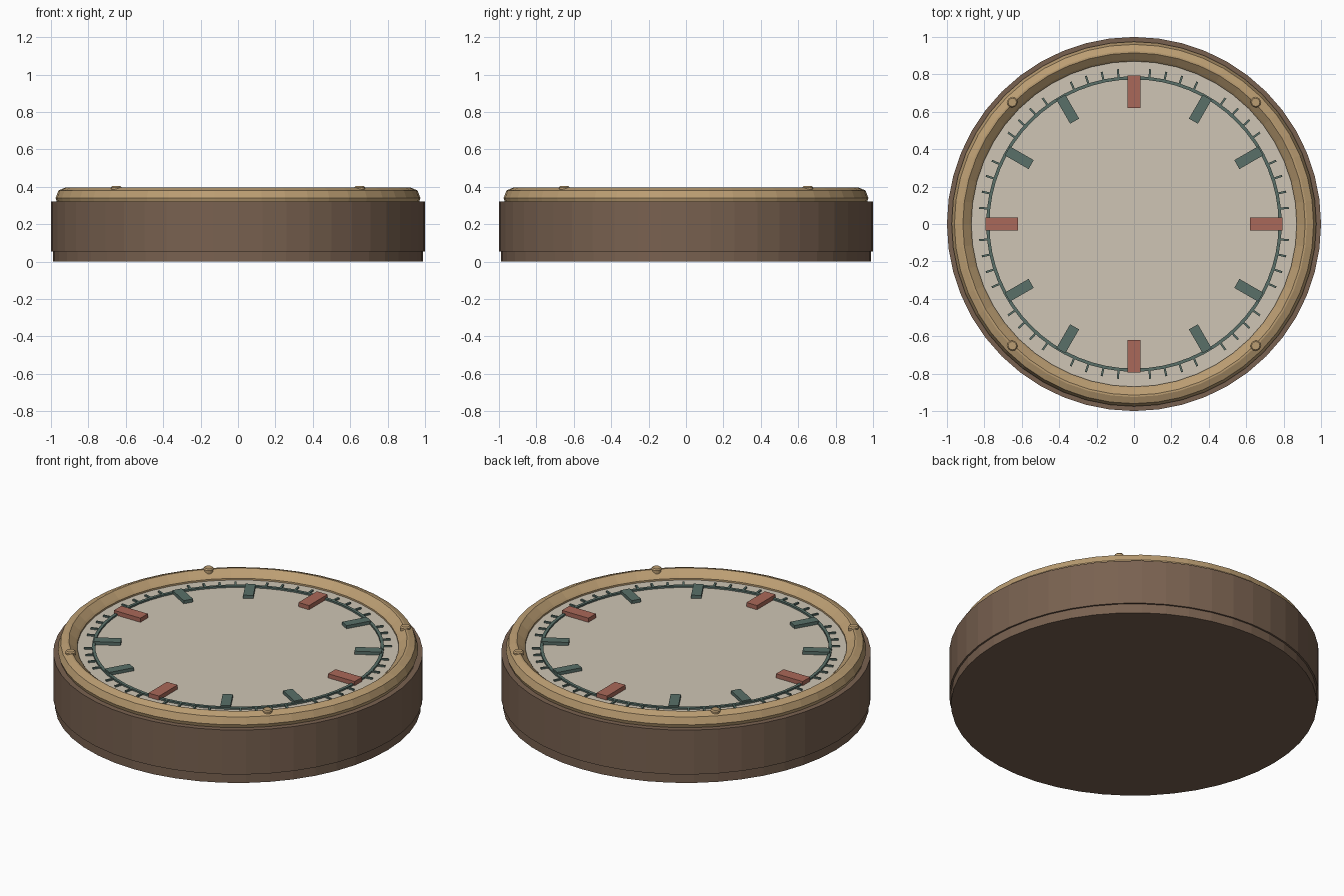
import bpy, bmesh
from math import sin, cos, pi, radians
from mathutils import Matrix

if "Cube" in bpy.data.objects:
    bpy.data.objects.remove(bpy.data.objects["Cube"])

SIDES = 48


def material(name, rgb):
    m = bpy.data.materials.new(name)
    m.diffuse_color = (*rgb, 1)
    m.use_nodes = True
    m.node_tree.nodes["Principled BSDF"].inputs["Base Color"].default_value = m.diffuse_color
    return m


BROWN = material("brown_wood", (0.19, 0.12, 0.08))
BRASS = material("brass", (0.50, 0.34, 0.17))
CREAM = material("cream", (0.62, 0.56, 0.46))
GREEN = material("dark_green", (0.10, 0.16, 0.14))
RED = material("red", (0.40, 0.14, 0.10))


def finish(bm, name, mat):
    bmesh.ops.recalc_face_normals(bm, faces=bm.faces)
    mesh = bpy.data.meshes.new(name)
    bm.to_mesh(mesh)
    bm.free()
    mesh.materials.append(mat)
    ob = bpy.data.objects.new(name, mesh)
    bpy.context.collection.objects.link(ob)
    return ob


def lathe(name, profile, mat, closed=False, sides=SIDES):
    """Revolve (radius, z) points; open profiles get capped ends."""
    bm = bmesh.new()
    rings = [[bm.verts.new((r * cos(2 * pi * i / sides), r * sin(2 * pi * i / sides), z))
              for i in range(sides)] for r, z in profile]
    pairs = list(zip(rings, rings[1:]))
    if closed:
        pairs.append((rings[-1], rings[0]))
    else:
        bm.faces.new(rings[0])
        bm.faces.new(rings[-1])
    for a, b in pairs:
        for i in range(sides):
            j = (i + 1) % sides
            bm.faces.new((a[i], a[j], b[j], b[i]))
    return finish(bm, name, mat)


def radial_bars(name, angles, r0, r1, width, z0, z1, mat):
    """Boxes pointing outwards at the given angles in degrees."""
    bm = bmesh.new()
    for a in angles:
        m = (Matrix.Rotation(radians(a), 4, 'Z')
             @ Matrix.Translation(((r0 + r1) / 2, 0, (z0 + z1) / 2))
             @ Matrix.Diagonal((r1 - r0, width, z1 - z0, 1)))
        bmesh.ops.create_cube(bm, size=1, matrix=m)
    return finish(bm, name, mat)


# Case: slightly narrower foot below the main drum
lathe("foot", [(0.99, 0), (0.99, 0.06)], BROWN)
lathe("case_body", [(1.0, 0.055), (1.0, 0.32)], BROWN)

# Bezel ring with bevelled outer edge and sloping inner lip
lathe("bezel", [(0.87, 0.31), (0.965, 0.31), (0.975, 0.34), (0.96, 0.38), (0.925, 0.395),
                (0.915, 0.395), (0.88, 0.365), (0.87, 0.355)], BRASS, closed=True)

# Dial plate and its thin chapter ring
lathe("dial", [(0.875, 0.315), (0.875, 0.345)], CREAM)
lathe("chapter_ring", [(0.773, 0.34), (0.79, 0.34), (0.79, 0.355), (0.773, 0.355)],
      GREEN, closed=True, sides=64)

# Markers
radial_bars("minute_ticks", [a for a in range(0, 360, 6) if a % 30],
            0.785, 0.832, 0.011, 0.34, 0.354, GREEN)
radial_bars("hour_markers", [a for a in range(0, 360, 30) if a % 90],
            0.635, 0.782, 0.055, 0.34, 0.364, GREEN)
radial_bars("quarter_markers", range(0, 360, 90), 0.62, 0.795, 0.07, 0.34, 0.37, RED)

# Bezel screws on the diagonals
for i in range(4):
    s = lathe(f"bezel_screw_{i + 1}", [(0.028, 0.37), (0.028, 0.397), (0.022, 0.404)],
              BRASS, sides=12)
    a = pi / 4 + i * pi / 2
    s.location = (0.92 * cos(a), 0.92 * sin(a), 0)
